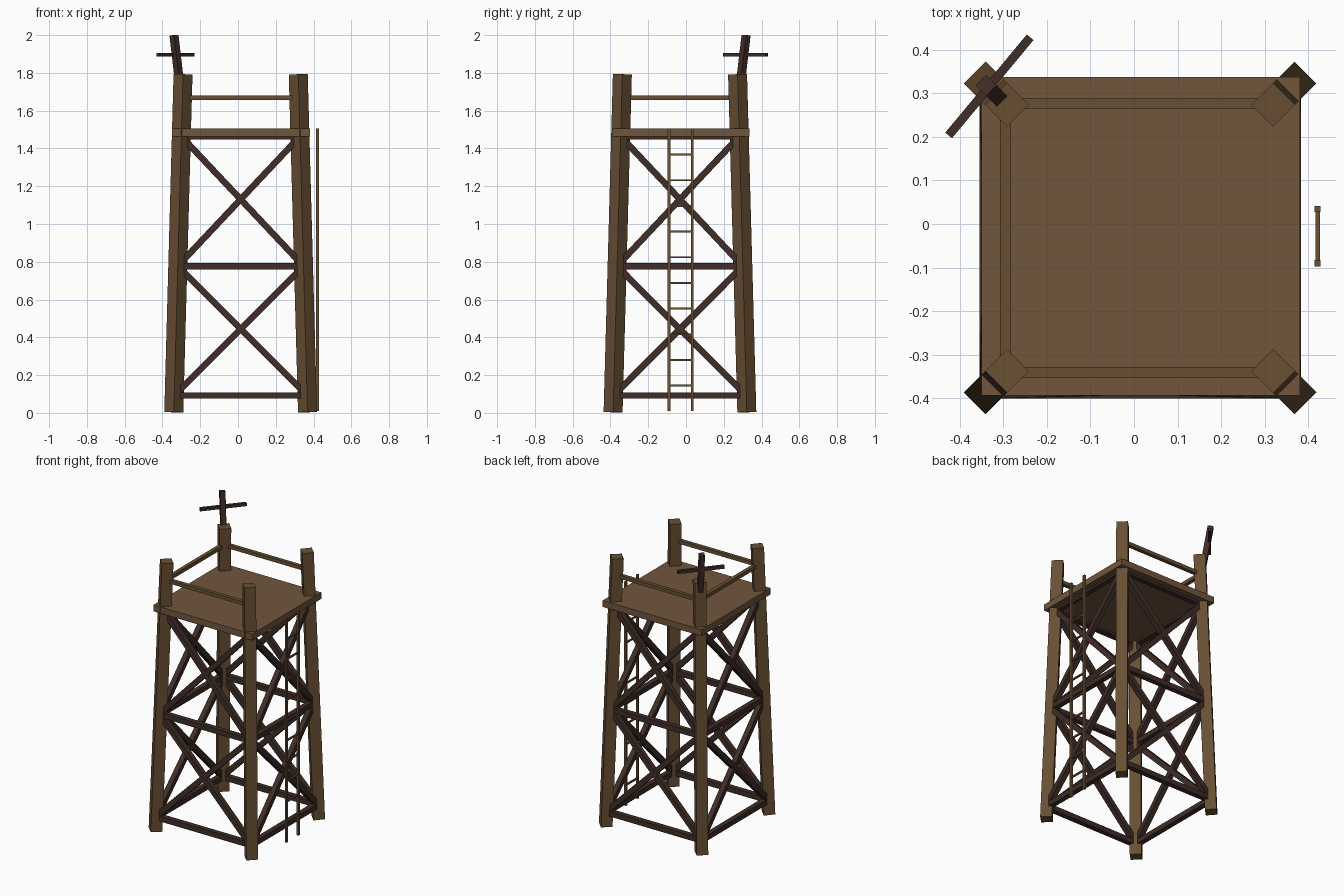
import bpy, bmesh
from mathutils import Vector, Matrix

if "Cube" in bpy.data.objects:
    bpy.data.objects.remove(bpy.data.objects["Cube"])

CX, CY = 0.014, -0.032          # tower axis
Z0, Z1 = 0.004, 1.792           # leg ends
H0, H1 = 0.354, 0.305           # half spacing of legs at the ends


def material(name, rgb):
    m = bpy.data.materials.new(name)
    m.diffuse_color = (*rgb, 1)
    m.use_nodes = True
    m.node_tree.nodes["Principled BSDF"].inputs["Base Color"].default_value = m.diffuse_color
    return m


LIGHT = material("light_wood", (0.165, 0.093, 0.047))
LEG = material("leg_wood", (0.14, 0.078, 0.034))
DARK = material("dark_wood", (0.05, 0.026, 0.02))


def beam(name, a, b, w, h, side, mat):
    """Box from a to b; w is measured along the side direction."""
    a, b = Vector(a), Vector(b)
    z = (b - a).normalized()
    x = Vector(side)
    x = (x - z * x.dot(z)).normalized()
    y = z.cross(x)
    frame = Matrix((x, y, z)).transposed().to_4x4()
    bm = bmesh.new()
    bmesh.ops.create_cube(bm, size=1)
    bmesh.ops.scale(bm, vec=(w, h, (b - a).length), verts=bm.verts)
    bm.transform(frame)
    me = bpy.data.meshes.new(name)
    bm.to_mesh(me)
    bm.free()
    me.materials.append(mat)
    ob = bpy.data.objects.new(name, me)
    ob.location = (a + b) / 2
    bpy.context.collection.objects.link(ob)
    return ob


def leg_point(sx, sy, z):
    """Point on a leg's centre line at height z."""
    h = H0 + (H1 - H0) * (z - Z0) / (Z1 - Z0)
    return Vector((CX + sx * h, CY + sy * h, z))


# Leaning corner legs, turned 45 degrees
corners = [(-1, -1), (1, -1), (1, 1), (-1, 1)]
for sx, sy in corners:
    beam("corner_leg", leg_point(sx, sy, Z0), leg_point(sx, sy, Z1),
         0.071, 0.071, (sx, -sy, 0), LEG)

# Cross bracing and horizontals on all four sides, handrails on three
sides = ["front", "right", "back", "left"]
levels = [0.092, 0.777, 1.464]
for i, side in enumerate(sides):
    p, q = corners[i], corners[(i + 1) % 4]
    normal = (0, 1, 0) if i % 2 == 0 else (1, 0, 0)
    for z in levels:
        beam(side + "_horizontal_brace", leg_point(*p, z), leg_point(*q, z),
             0.034, 0.034, normal, DARK)
    for lo, hi in zip(levels, levels[1:]):
        for s, t in ((p, q), (q, p)):
            beam(side + "_diagonal_brace", leg_point(*s, lo), leg_point(*t, hi),
                 0.034, 0.034, normal, DARK)
    if side != "right":
        beam(side + "_handrail", leg_point(*p, 1.668), leg_point(*q, 1.668),
             0.025, 0.024, normal, LEG)

# Platform deck
beam("deck", (0.015, -0.028, 1.462), (0.015, -0.028, 1.505),
     0.73, 0.73, (1, 0, 0), LIGHT)

# Ladder on the open right side
LX, LA, LB = 0.421, -0.09, 0.034
for y in (LA, LB):
    beam("ladder_rail", (LX, y, 0.01), (LX, y, 1.505), 0.014, 0.014, (1, 0, 0), LEG)
for k in range(10):
    z = 0.145 + 0.1358 * k
    beam("ladder_rung", (LX, LA, z), (LX, LB, z), 0.01, 0.01, (1, 0, 0), LEG)

# Leaning cross on the back left leg
beam("cross_post", (-0.304, 0.283, 1.70), (-0.339, 0.318, 1.999),
     0.034, 0.034, (1, 1, 0), DARK)
beam("cross_bar", (-0.425, 0.203, 1.896), (-0.238, 0.428, 1.896),
     0.02, 0.02, (0, 0, 1), DARK)
